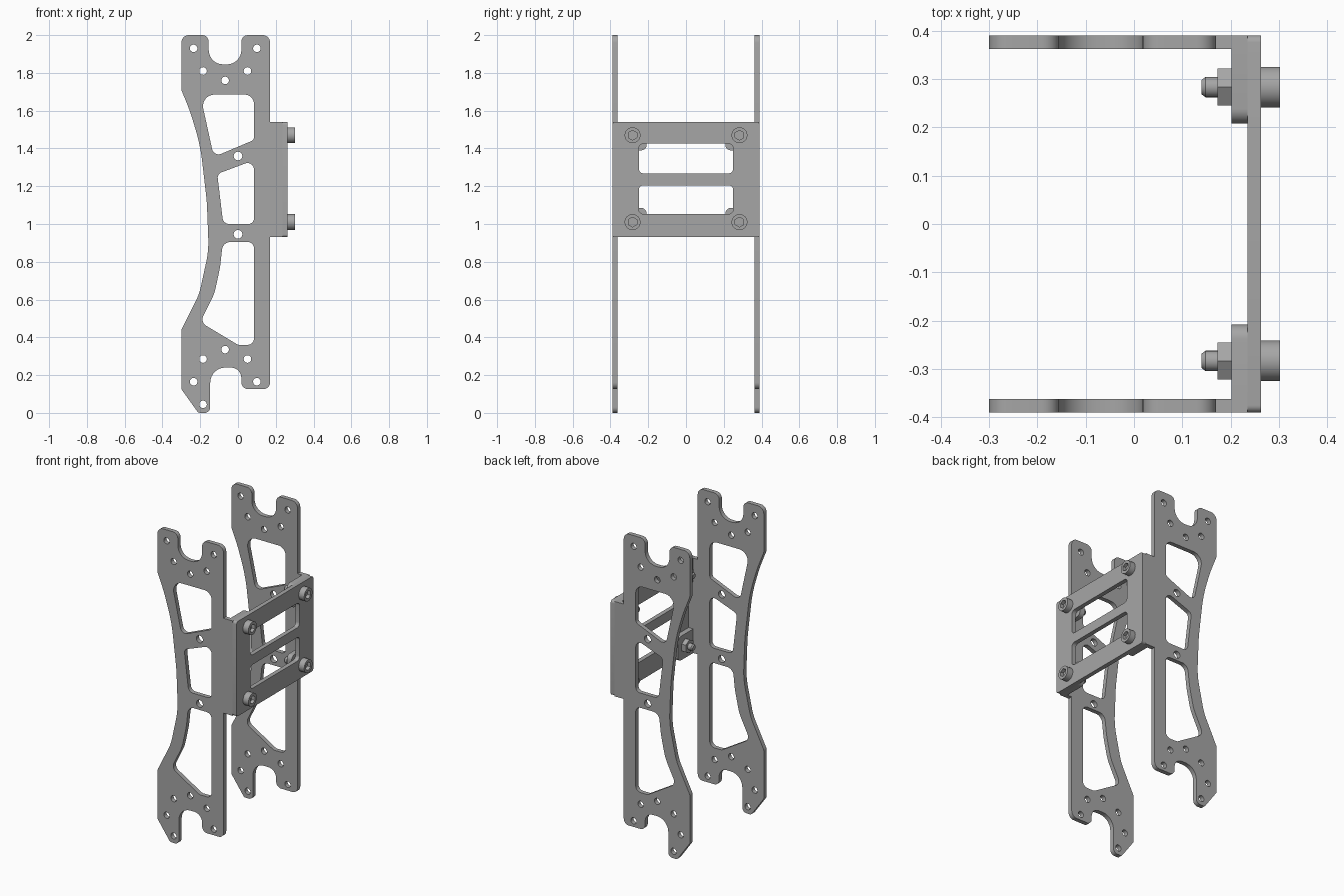
import bpy, bmesh, math
from mathutils import Vector

cube = bpy.data.objects.get("Cube")
if cube:
    bpy.data.objects.remove(cube, do_unlink=True)

metal = bpy.data.materials.new("grey metal")
metal.use_nodes = True
GREY = (0.38, 0.38, 0.38, 1)
metal.diffuse_color = GREY
metal.node_tree.nodes["Principled BSDF"].inputs["Base Color"].default_value = GREY

XZ = (math.pi / 2, 0, 0)             # profile faces the front
YZ = (math.pi / 2, 0, math.pi / 2)   # profile faces the side


def rounded(corners, steps=7):
    """Polygon of (u, v, radius) corners with filleted arcs."""
    out = []
    n = len(corners)
    for i, (u, v, r) in enumerate(corners):
        p = Vector((u, v))
        a = Vector(corners[i - 1][:2]) - p
        b = Vector(corners[(i + 1) % n][:2]) - p
        half = a.angle(b) / 2
        if r == 0 or half > 1.56:
            out.append(p)
            continue
        cut = min(r / math.tan(half), a.length * 0.49, b.length * 0.49)
        r = cut * math.tan(half)
        a.normalize()
        b.normalize()
        centre = p + (a + b).normalized() * (r / math.sin(half))
        s, e = p + a * cut - centre, p + b * cut - centre
        turn = math.atan2(s.x * e.y - s.y * e.x, s.dot(e))
        ang = math.atan2(s.y, s.x)
        for k in range(steps + 1):
            t = ang + turn * k / steps
            out.append(centre + Vector((math.cos(t), math.sin(t))) * r)
    return out


def circle(u, v, r, n=24, start=0.0):
    return [Vector((u + r * math.cos(start + math.tau * k / n),
                    v + r * math.sin(start + math.tau * k / n))) for k in range(n)]


def finish(ob):
    ob.data.materials.clear()
    ob.data.materials.append(metal)
    bpy.ops.object.select_all(action='DESELECT')
    ob.select_set(True)
    bpy.context.view_layer.objects.active = ob
    bpy.ops.object.shade_smooth_by_angle(angle=math.radians(30))
    return ob


def sheet(name, loops, thickness, rotation, location):
    """Flat part from an outline and its holes, extruded about its middle."""
    cu = bpy.data.curves.new(name, 'CURVE')
    cu.dimensions = '2D'
    cu.fill_mode = 'BOTH'
    cu.extrude = thickness / 2
    for loop in loops:
        sp = cu.splines.new('POLY')
        sp.points.add(len(loop) - 1)
        for pt, p in zip(sp.points, loop):
            pt.co = (p.x, p.y, 0, 1)
        sp.use_cyclic_u = True
    tmp = bpy.data.objects.new(name + " profile", cu)
    bpy.context.collection.objects.link(tmp)
    dg = bpy.context.evaluated_depsgraph_get()
    me = bpy.data.meshes.new_from_object(tmp.evaluated_get(dg))
    bpy.data.objects.remove(tmp, do_unlink=True)
    bm = bmesh.new()
    bm.from_mesh(me)
    bmesh.ops.remove_doubles(bm, verts=bm.verts, dist=1e-5)
    bmesh.ops.recalc_face_normals(bm, faces=bm.faces)
    bm.to_mesh(me)
    bm.free()
    me.name = name
    ob = bpy.data.objects.new(name, me)
    ob.rotation_euler = rotation
    ob.location = location
    bpy.context.collection.objects.link(ob)
    return finish(ob)


def rod(name, r1, r2, x1, x2, y, z):
    bpy.ops.mesh.primitive_cone_add(vertices=24, radius1=r1, radius2=r2, depth=x2 - x1,
                                    location=((x1 + x2) / 2, y, z),
                                    rotation=(0, math.pi / 2, 0))
    ob = bpy.context.object
    ob.name = name
    return finish(ob)


# Side plate outline, clockwise from the upper left
outline = rounded([
    (-.30, 2, .04), (-.155, 2, .035), (-.155, 1.845, .085), (.018, 1.845, .085),
    (.018, 2, .035), (.17, 2, .04), (.17, 1.54, 0), (.235, 1.54, 0),
    (.235, .93, 0), (.17, .93, 0), (.17, .126, .035), (.018, .126, .035),
    (.018, .24, .08), (-.147, .24, .08), (-.147, 0, .03), (-.21, 0, .02),
    (-.30, .126, .01), (-.30, .44, .03), (-.205, .63, .3), (-.155, .86, .5),
    (-.165, 1.12, 1), (-.2, 1.42, 1), (-.255, 1.6, 1), (-.30, 1.71, .05)])

# Lightening windows
windows = [rounded(w) for w in (
    [(-.2, 1.685, .06), (.085, 1.685, .05), (.085, 1.445, .025), (-.128, 1.355, .035)],
    [(-.11, 1.265, .03), (.085, 1.338, .035), (.085, 1, .03), (-.078, 1, .035)],
    [(-.08, .905, .045), (.085, .905, .035), (.085, .36, .035), (0, .36, .03),
     (-.2, .48, .04), (-.125, .63, .3), (-.095, .77, .5)])]

# Screw holes
holes = [circle(0, z, .023) for z in (1.36, .945)]
for z, xs in ((1.93, (-.235, .1)), (1.81, (-.185, .05)), (1.76, (-.068,)),
              (.335, (-.068,)), (.285, (-.185, .05)), (.165, (-.235, .1)),
              (.045, (-.185,))):
    holes += [circle(x, z, .02) for x in xs]

# Cover plate with two slots and bolt holes
Y_BOLT, Z_BOLTS = .283, (1.01, 1.47)


def rect(u1, u2, v1, v2, r):
    return rounded([(u1, v1, r), (u2, v1, r), (u2, v2, r), (u1, v2, r)])


sheet("cover_plate", [rect(-.39, .39, .93, 1.54, .015),
                      rect(-.25, .25, 1.268, 1.425, .025),
                      rect(-.25, .25, 1.053, 1.205, .025)], .028, YZ, (.249, 0, 0))

for side, s in (("front", -1), ("back", 1)):
    sheet(side + "_side_plate", [outline] + windows + holes, .028, XZ, (0, s * .376, 0))
    for level, z in zip(("lower", "upper"), Z_BOLTS):
        tag = f"{side}_{level}_"
        y = s * Y_BOLT
        # Bent mounting tab behind the cover plate
        z1, z2 = (.93, 1.085) if level == "lower" else (1.39, 1.54)
        u1, u2 = sorted((s * .208, s * .363))
        tab = rounded([(u1, z1, .03 if s > 0 else 0), (u2, z1, .03 if s < 0 else 0),
                       (u2, z2, .03 if s < 0 else 0), (u1, z2, .03 if s > 0 else 0)])
        sheet(tag + "tab", [tab], .033, YZ, (.2185, 0, 0))
        # Socket-head bolt and nut
        socket = circle(y, z, .026, 6, math.pi / 2)
        sheet(tag + "bolt_head", [circle(y, z, .042, 32), socket], .022, YZ, (.291, 0, 0))
        sheet(tag + "bolt_head_base", [circle(y, z, .042, 32)], .017, YZ, (.2715, 0, 0))
        sheet(tag + "nut", [circle(y, z, .044, 6, math.pi / 2)], .03, YZ, (.188, 0, 0))
        rod(tag + "bolt_shank", .021, .021, .148, .235, y, z)
        rod(tag + "bolt_tip", .015, .021, .14, .148, y, z)
